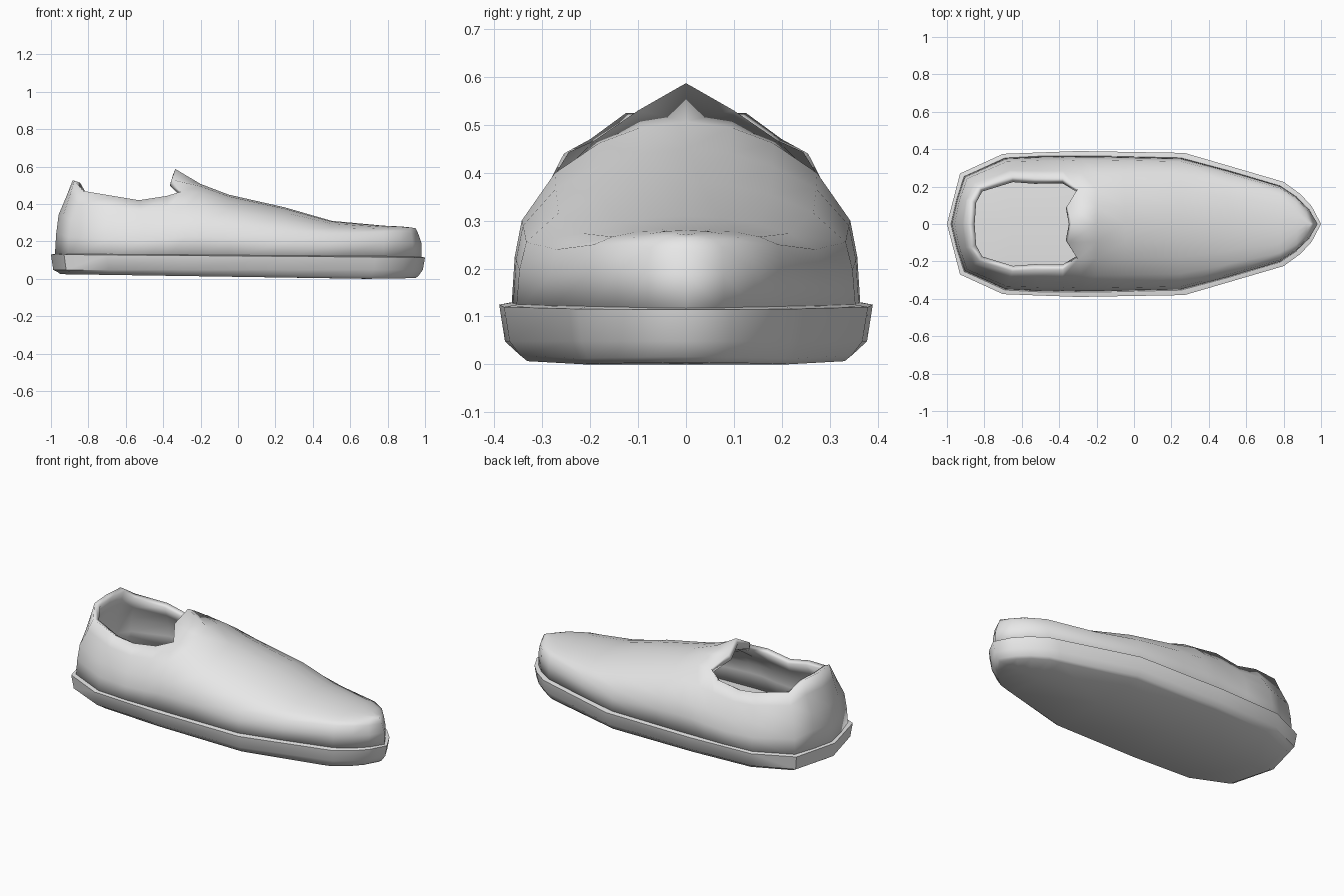
import bpy

cube = bpy.data.objects.get("Cube")
if cube:
    bpy.data.objects.remove(cube, do_unlink=True)

# Single colour
grey = bpy.data.materials.new("light_grey")
grey.use_nodes = True
grey.diffuse_color = (0.8, 0.8, 0.8, 1)
grey.node_tree.nodes["Principled BSDF"].inputs["Base Color"].default_value = (0.8, 0.8, 0.8, 1)


def mirrored_shell(name, columns, angle, thickness=0):
    """Skin neighbouring columns of points (heel to toe) and mirror them across y."""
    verts, faces, starts = [], [], []
    for column in columns:
        starts.append(len(verts))
        verts.extend(column)
    for i in range(len(columns) - 1):
        a, b = starts[i], starts[i + 1]
        for k in range(min(len(columns[i]), len(columns[i + 1])) - 1):
            faces.append((a + k, a + k + 1, b + k + 1, b + k))
    mesh = bpy.data.meshes.new(name)
    mesh.from_pydata(verts, [], faces)
    mesh.materials.append(grey)
    obj = bpy.data.objects.new(name, mesh)
    bpy.context.collection.objects.link(obj)
    bpy.ops.object.select_all(action="DESELECT")
    obj.select_set(True)
    bpy.context.view_layer.objects.active = obj
    bpy.ops.object.shade_smooth_by_angle(angle=angle)
    mirror = obj.modifiers.new("mirror", "MIRROR")
    mirror.use_axis = (False, True, False)
    mirror.merge_threshold = 0.0005
    if thickness:
        wall = obj.modifiers.new("wall", "SOLIDIFY")
        wall.thickness = thickness
        wall.offset = -1
    return obj


def lerp(a, b, t):
    return a + (b - a) * t


# Sole: rounded welt with a slightly inset tread
outline = [(-1, 0), (-0.93, 0.27), (-0.7, 0.375), (-0.3, 0.39), (0.27, 0.38),
           (0.735, 0.244), (0.8, 0.225), (0.89, 0.16), (0.95, 0.095), (1, 0)]


def sole_column(x, y):
    tread = 0.015 * abs(x * 0.95 - 0.7)
    top = 0.122 - 0.008 * x
    levels = [(0.05, tread), (0.035, tread + 0.012), (0.012, 0.048), (0, top), (0.035, top + 0.006)]
    points = [(x * (1 - d), y * (1 - d / 0.39), z) for d, z in levels]
    flat = lambda p: (p[0] * 0.97, 0, p[2])
    return [flat(points[0])] + points + [flat(points[-1])]


mirrored_shell("sole", [sole_column(x, y) for x, y in outline], 0.8)


# Upper: heel and side columns that end at the collar
def collar_column(foot, rim):
    spread = (0, 0.08, 0.22, 0.68, 1)
    rise = (0, 0.31, 0.56, 0.81, 1)
    return [(lerp(foot[0], rim[0], s), lerp(foot[1], rim[1], s), lerp(0.11, rim[2], h))
            for s, h in zip(spread, rise)]


# Upper: arched columns that end on the centre ridge
def vamp_column(x, width, shoulder, ridge, lean=0):
    across = (1, 0.98, 0.94, 0.75, 0.5, 0.26, 0)
    heights = [0.11, lerp(0.11, shoulder, 0.6), shoulder]
    heights += [lerp(shoulder, ridge, t) for t in (0.48, 0.78, 0.94, 1)]
    return [(x - lean * max(0, z - 0.2), width * a, z) for a, z in zip(across, heights)]


collar = [
    ((-0.98, 0), (-0.885, 0, 0.525)),
    ((-0.95, 0.13), (-0.875, 0.125, 0.525)),
    ((-0.91, 0.255), (-0.83, 0.2, 0.47)),
    ((-0.69, 0.355), (-0.65, 0.255, 0.44)),
    ((-0.5, 0.365), (-0.53, 0.245, 0.42)),
    ((-0.38, 0.365), (-0.38, 0.245, 0.443)),
]
columns = [collar_column(foot, rim) for foot, rim in collar]

# Raised tongue at the front of the opening
tongue = vamp_column(-0.28, 0.365, 0.3, 0.48)[:4]
columns.append(tongue + [(-0.3, 0.19, 0.468), (-0.355, 0.1, 0.53), (-0.335, 0, 0.587)])

vamp = [
    (-0.2, 0.365, 0.3, 0.507), (-0.05, 0.362, 0.29, 0.45), (0.25, 0.355, 0.255, 0.382),
    (0.5, 0.288, 0.24, 0.31), (0.78, 0.205, 0.25, 0.284), (0.87, 0.145, 0.25, 0.28),
    (0.935, 0.08, 0.245, 0.275, 0.2), (0.982, 0, 0.24, 0.27, 0.45),
]
columns += [vamp_column(*station) for station in vamp]
mirrored_shell("upper", columns, 1.2, thickness=0.035)
